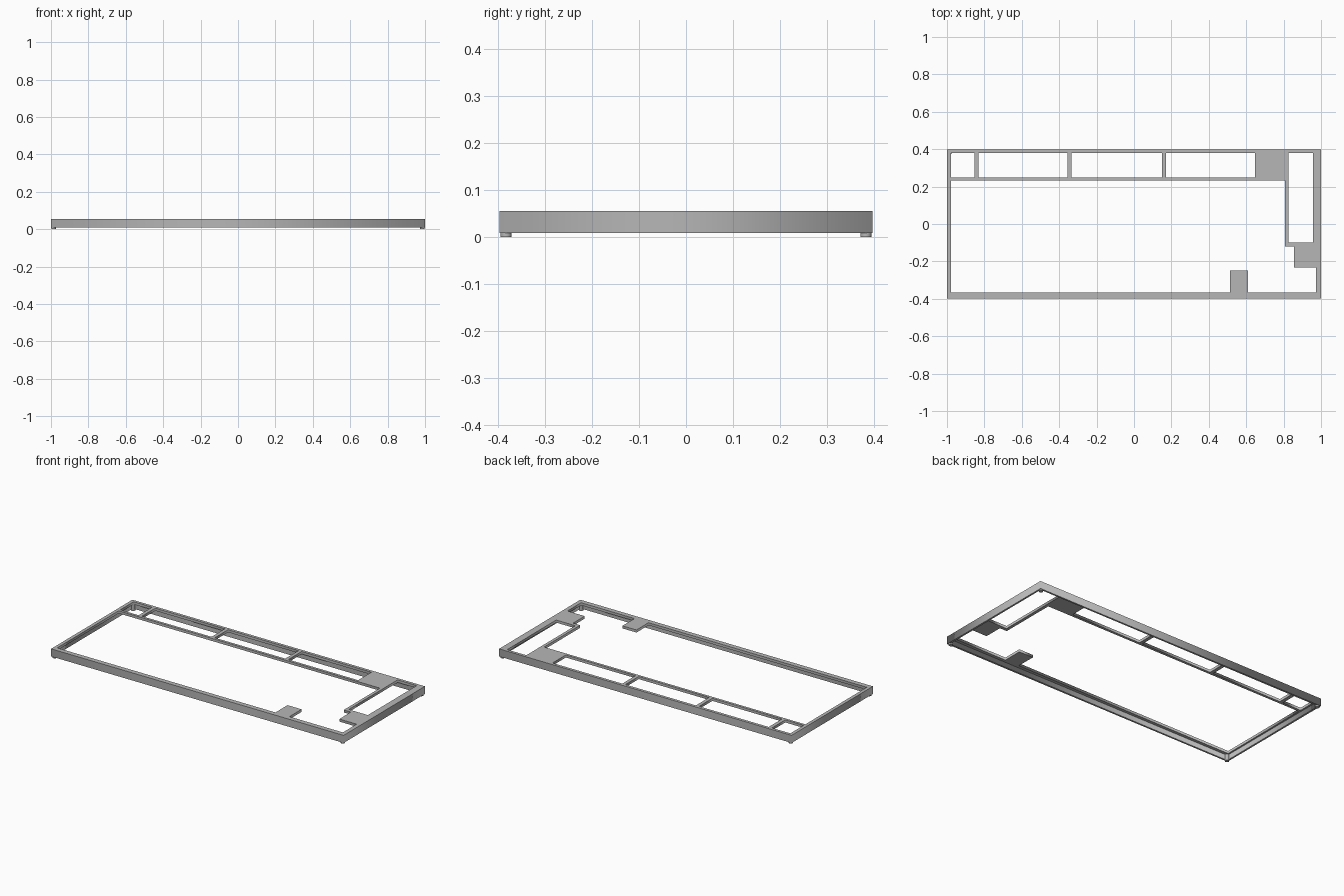
import bpy
import math

cube = bpy.data.objects.get("Cube")
if cube:
    bpy.data.objects.remove(cube, do_unlink=True)

grey = bpy.data.materials.new("plain grey")
grey.use_nodes = True
grey.diffuse_color = (0.47, 0.47, 0.47, 1)
grey.node_tree.nodes["Principled BSDF"].inputs["Base Color"].default_value = grey.diffuse_color

W, D = 1.0, 0.397                    # half width and half depth
FOOT, LIP, TOP = 0.008, 0.039, 0.055  # wall bottom, plate underside, plate top


def rect(x0, x1, y0, y1):
    return [(x0, y0), (x1, y0), (x1, y1), (x0, y1)]


def slab(name, outlines, z0, z1):
    """Flat plate from an outer outline followed by its holes."""
    curve = bpy.data.curves.new(name + " outline", "CURVE")
    curve.dimensions = "2D"
    curve.fill_mode = "BOTH"
    curve.extrude = (z1 - z0) / 2
    for points in outlines:
        spline = curve.splines.new("POLY")
        spline.points.add(len(points) - 1)
        for p, (x, y) in zip(spline.points, points):
            p.co = (x, y, 0, 1)
        spline.use_cyclic_u = True
    helper = bpy.data.objects.new(name + " helper", curve)
    bpy.context.collection.objects.link(helper)
    graph = bpy.context.evaluated_depsgraph_get()
    mesh = bpy.data.meshes.new_from_object(helper.evaluated_get(graph))
    bpy.data.objects.remove(helper, do_unlink=True)
    mesh.name = name
    mesh.materials.clear()
    mesh.materials.append(grey)
    obj = bpy.data.objects.new(name, mesh)
    obj.location.z = (z0 + z1) / 2
    bpy.context.collection.objects.link(obj)
    return obj


# Top plate: one large stepped opening, a row of back windows and a side window
main_opening = [(-0.979, -0.367), (0.513, -0.367), (0.513, -0.249), (0.609, -0.249),
                (0.609, -0.367), (0.974, -0.367), (0.974, -0.233), (0.856, -0.233),
                (0.856, -0.12), (0.807, -0.12), (0.807, 0.233), (-0.979, 0.233)]
back_spans = [(-0.979, -0.853), (-0.831, -0.355), (-0.333, 0.149), (0.17, 0.647)]
windows = [rect(a, b, 0.249, 0.379) for a, b in back_spans]
side_window = rect(0.826, 0.957, -0.099, 0.379)
outer = rect(-W, W, -D, D)
slab("top_plate", [outer, main_opening, side_window] + windows, LIP, TOP)

# Thin outer wall hanging under the rim of the plate
T = 0.011
slab("outer_wall", [outer, rect(T - W, W - T, T - D, D - T)], FOOT, LIP)

# Corner posts that reach down to form the feet
for side, sx in (("left", 1), ("right", -1)):
    for end, sy in (("front", -1), ("back", 1)):
        bpy.ops.mesh.primitive_cylinder_add(
            vertices=24, radius=0.012, depth=LIP,
            location=(sx * 0.985, sy * 0.383, LIP / 2))
        post = bpy.context.object
        post.name = f"{end}_{side}_corner_post"
        post.data.materials.append(grey)
        bpy.ops.object.shade_smooth_by_angle(angle=math.radians(30))
